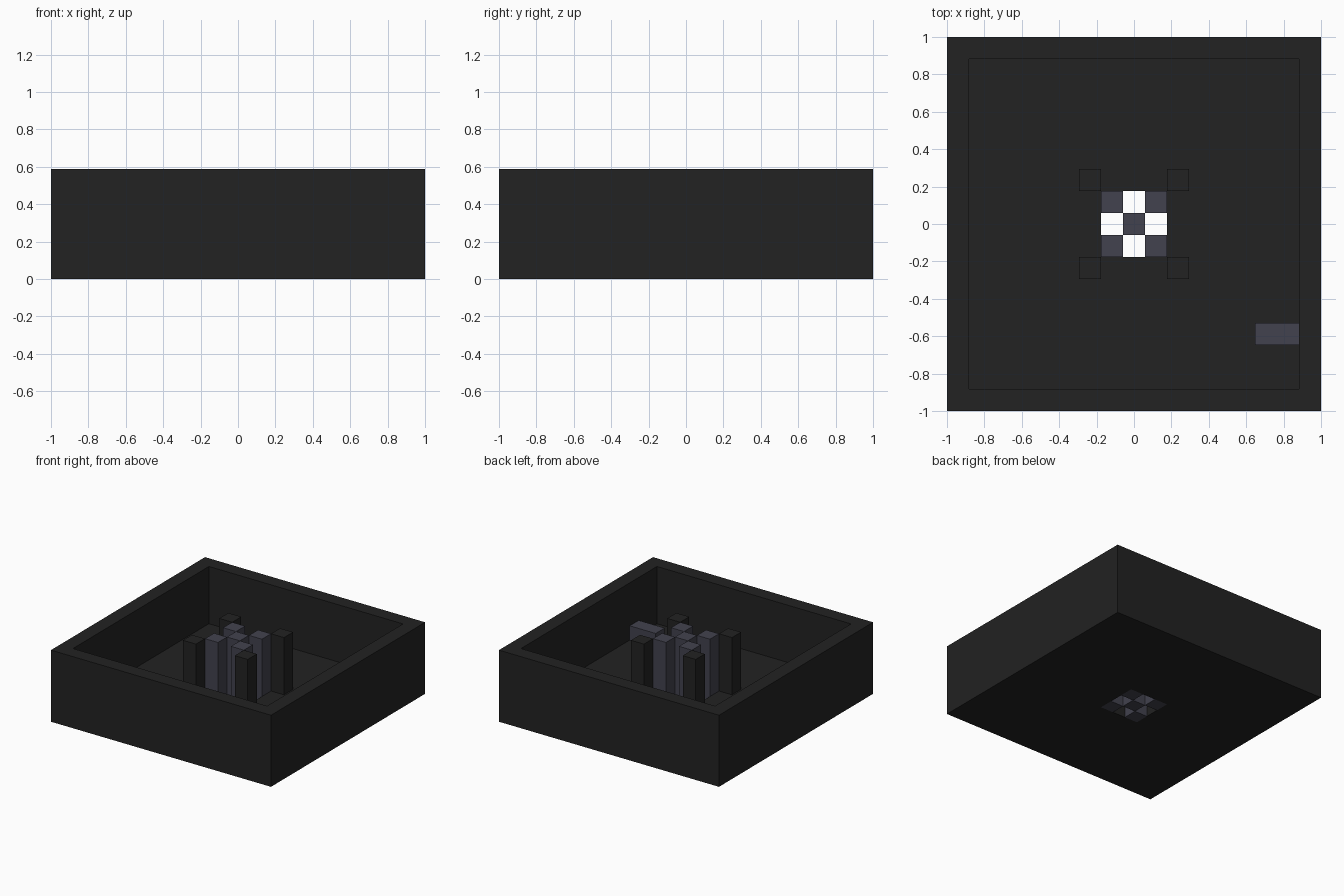
import bpy
import bmesh

U = 2 / 17      # one block


def material(name, color):
    m = bpy.data.materials.new(name)
    m.use_nodes = True
    m.diffuse_color = color
    m.node_tree.nodes["Principled BSDF"].inputs["Base Color"].default_value = color
    return m


def finish(bm, name, mat):
    bmesh.ops.recalc_face_normals(bm, faces=bm.faces)
    mesh = bpy.data.meshes.new(name)
    bm.to_mesh(mesh)
    bm.free()
    mesh.materials.append(mat)
    obj = bpy.data.objects.new(name, mesh)
    bpy.context.collection.objects.link(obj)
    return obj


def block(name, center, size, bottom, top, mat):
    """Box measured in blocks."""
    bm = bmesh.new()
    bmesh.ops.create_cube(bm, size=1)
    for v in bm.verts:
        v.co.x = (center[0] + v.co.x * size[0]) * U
        v.co.y = (center[1] + v.co.y * size[1]) * U
        v.co.z = (top if v.co.z > 0 else bottom) * U
    return finish(bm, name, mat)


if "Cube" in bpy.data.objects:
    bpy.data.objects.remove(bpy.data.objects["Cube"])

black = material("black stone", (0.016, 0.016, 0.016, 1))
slate = material("slate purple", (0.0545, 0.0545, 0.0762, 1))

# Open tray: square rings lofted along a closed section of (half width, height)
section = [(1.5, 0), (8.5, 0), (8.5, 5), (7.5, 5), (7.5, 1), (1.5, 1)]
corners = [(-1, -1), (1, -1), (1, 1), (-1, 1)]
bm = bmesh.new()
rings = [[bm.verts.new((x * w * U, y * w * U, h * U)) for x, y in corners]
         for w, h in section]
for i, ring in enumerate(rings):
    after = rings[(i + 1) % len(rings)]
    for k in range(4):
        n = (k + 1) % 4
        bm.faces.new((ring[k], ring[n], after[n], after[k]))
finish(bm, "walled_floor", black)

# Black outer pillars and slate inner columns, one at each corner
for x, y in corners:
    side = ("front" if y < 0 else "back") + ("_left" if x > 0 else "_right")
    block("outer_pillar_" + side, (2 * x, 2 * y), (1, 1), 1, 5, black)
    block("inner_column_" + side, (x, y), (1, 1), 0, 5, slate)
block("centre_column", (0, 0), (1, 1), 0, 5, slate)

# Low ledge against the left wall
block("wall_ledge", (6.5, -5), (2, 1), 1, 2, slate)
